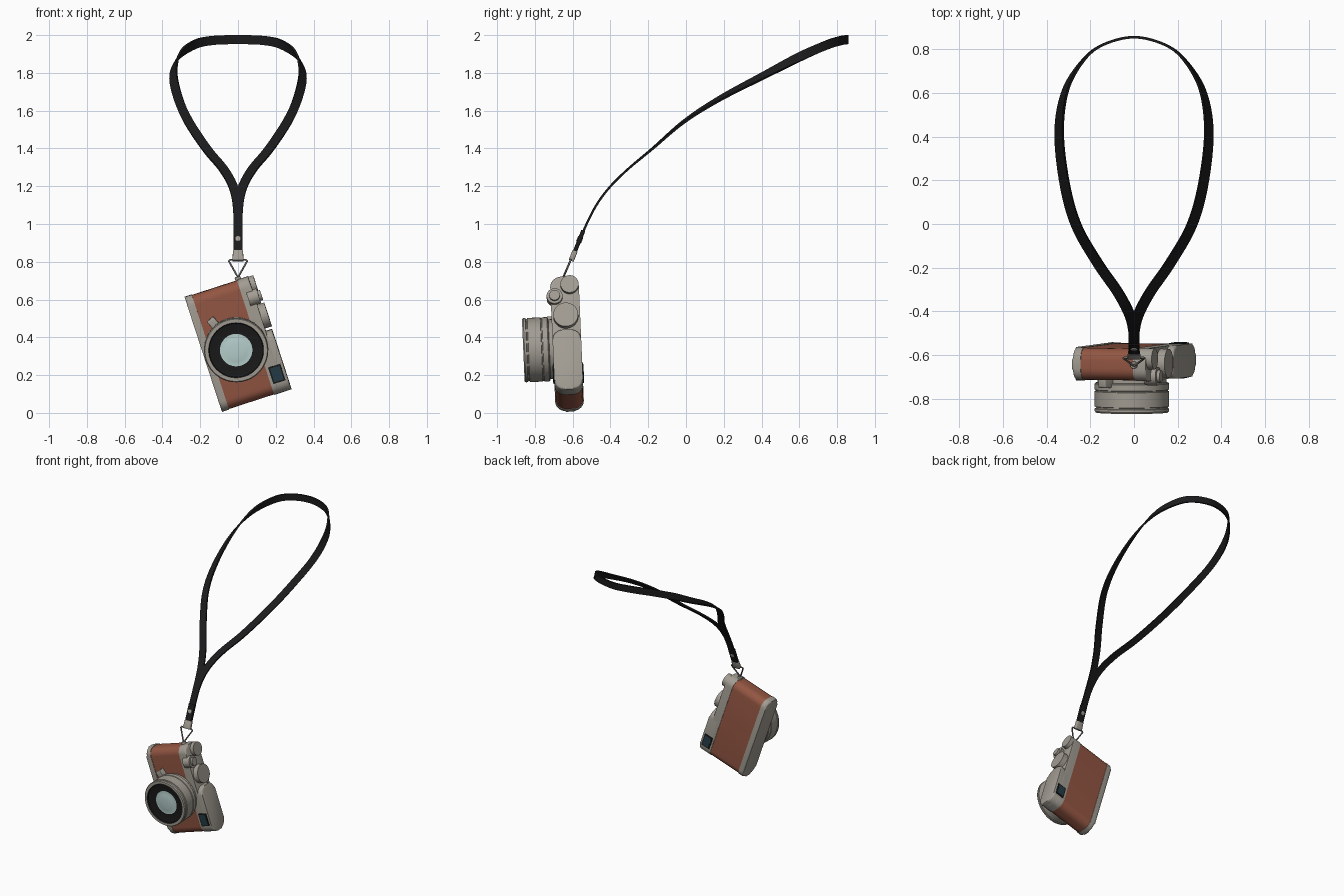
import bpy, bmesh, math
from mathutils import Matrix, Vector

if "Cube" in bpy.data.objects:
    bpy.data.objects.remove(bpy.data.objects["Cube"])

def material(name, col):
    m = bpy.data.materials.new(name)
    m.diffuse_color = (*col, 1)
    m.use_nodes = True
    m.node_tree.nodes["Principled BSDF"].inputs["Base Color"].default_value = m.diffuse_color
    return m

METAL = material("warm grey metal", (0.36, 0.335, 0.29))
LEATHER = material("brown leather", (0.29, 0.092, 0.055))
STRAP = material("black strap", (0.011, 0.011, 0.012))
BLACK = material("lens black", (0.010, 0.010, 0.010))
GLASS = material("pale glass", (0.47, 0.63, 0.61))
TEAL = material("dark window", (0.018, 0.045, 0.06))
STEEL = material("ring steel", (0.17, 0.16, 0.145))

# Camera frame: local x = width, -y = lens side, z = dial side; it hangs by its left end
CAM = (Matrix.Translation((0, -0.63, 0.37)) @ Matrix.Rotation(math.radians(2.5), 4, 'X')
       @ Matrix.Rotation(math.radians(72), 4, 'Y'))

def finish(name, bm, mats, matrix=Matrix()):
    bmesh.ops.recalc_face_normals(bm, faces=bm.faces)
    me = bpy.data.meshes.new(name)
    bm.to_mesh(me)
    bm.free()
    for m in mats:
        me.materials.append(m)
    ob = bpy.data.objects.new(name, me)
    ob.matrix_world = matrix
    bpy.context.collection.objects.link(ob)
    return ob

def rounded(u0, u1, y0, y1, r, n=6):
    pts = []
    for cx, cy, a0 in ((u1 - r, y1 - r, 0), (u0 + r, y1 - r, 90), (u0 + r, y0 + r, 180), (u1 - r, y0 + r, 270)):
        for i in range(n + 1):
            a = math.radians(a0 + 90 * i / n)
            pts.append((cx + r * math.cos(a), cy + r * math.sin(a)))
    return pts

def circle(cx, cy, r, n=40):
    return [(cx + r * math.cos(2 * math.pi * i / n), cy + r * math.sin(2 * math.pi * i / n)) for i in range(n)]

def rect(u0, u1, y0, y1):
    return [(u0, y0), (u1, y0), (u1, y1), (u0, y1)]

def prism(name, pts, w0, w1, mat, bevel_top=0, bevel_bottom=0, matrix=CAM, taper=1):
    """Extrude an outline along local z, with rounded rims."""
    bm = bmesh.new()
    lo = [bm.verts.new((x, y, w0)) for x, y in pts]
    hi = [bm.verts.new((x * taper, y, w1)) for x, y in pts]
    bot, top = bm.faces.new(lo[::-1]), bm.faces.new(hi)
    n = len(pts)
    for i in range(n):
        bm.faces.new((lo[i], lo[(i + 1) % n], hi[(i + 1) % n], hi[i]))
    rims = ((list(bot.edges), bevel_bottom), (list(top.edges), bevel_top))
    for edges, b in rims:
        if b:
            bmesh.ops.bevel(bm, geom=edges, offset=b, segments=3, profile=0.5, affect='EDGES')
    return finish(name, bm, [mat], matrix)

# Body: bottom plate, leather wrap, top plate and raised finder housing
prism("bottom_plate", rounded(-0.32, 0.32, -0.076, 0.076, 0.055), -0.193, -0.153, METAL, 0, 0.014)
prism("leather_wrap", rounded(-0.317, 0.317, -0.073, 0.073, 0.053), -0.16, 0.105, LEATHER)
prism("top_plate", rounded(-0.32, 0.32, -0.076, 0.076, 0.055), 0.098, 0.160, METAL, 0.01)
prism("finder_housing", rounded(-0.015, 0.32, -0.076, 0.076, 0.055), 0.12, 0.194, METAL, 0.012)

# Viewfinder windows, front and back
for s, side in ((-1, "front"), (1, "back")):
    prism(side + "_window_frame", rect(0.17, 0.262, *sorted((s * 0.073, s * 0.080))), 0.112, 0.180, BLACK)
    prism(side + "_window", rect(0.178, 0.254, *sorted((s * 0.074, s * 0.082))), 0.120, 0.172, TEAL)

# Dials and shutter button: u, y, radius, top
for name, u, y, r, top in (("rear_dial", -0.268, 0.027, 0.048, 0.187),
                           ("shutter_collar", -0.206, -0.055, 0.042, 0.183),
                           ("shutter_button", -0.206, -0.055, 0.028, 0.198),
                           ("speed_dial", -0.095, 0.0, 0.066, 0.198)):
    low = 0.125 if name == "shutter_collar" else 0.15
    prism(name, circle(u, y, r), low, top, METAL, 0.006)

# Lens: one lathed shell, coloured ring by ring
LENS = CAM @ Matrix.Translation((0.024, 0, -0.018))
profile = [(0.158, -0.06), (0.158, -0.094), (0.166, -0.096), (0.170, -0.101), (0.170, -0.128), (0.166, -0.130),
           (0.166, -0.134), (0.170, -0.136), (0.170, -0.205), (0.165, -0.207), (0.165, -0.213),
           (0.170, -0.215), (0.170, -0.226), (0.165, -0.233), (0.146, -0.233),
           (0.142, -0.224), (0.086, -0.212), (0.06, -0.217), (0.03, -0.220)]
bm = bmesh.new()
N = 64
rings = [[bm.verts.new((r * math.cos(2 * math.pi * i / N), y, r * math.sin(2 * math.pi * i / N)))
          for i in range(N)] for r, y in profile]
for k in range(len(rings) - 1):
    for i in range(N):
        j = (i + 1) % N
        f = bm.faces.new((rings[k][i], rings[k][j], rings[k + 1][j], rings[k + 1][i]))
        f.material_index = 0 if k < 14 else 1 if k < 16 else 2
bm.faces.new(rings[-1]).material_index = 2
bm.faces.new(rings[0])
finish("lens", bm, [METAL, BLACK, GLASS], LENS)

# Small release lever beside the lens mount
lever = CAM @ Matrix.Translation((-0.138, 0, -0.087)) @ Matrix.Rotation(math.radians(-23), 4, 'Y')
prism("lens_lever", rounded(-0.035, 0.03, -0.115, -0.06, 0.01, 3), -0.022, 0.022, METAL, 0.004, 0.004, lever)

# Strap lug on the hanging end
lug = CAM @ Matrix.Translation((-0.315, 0, 0.105)) @ Matrix.Rotation(math.radians(-90), 4, 'Y')
prism("strap_lug", circle(0, 0, 0.016, 20), 0, 0.02, METAL, 0.004, 0, lug)

# Triangular wire ring
cu = bpy.data.curves.new("triangle_ring", 'CURVE')
cu.dimensions = '3D'
cu.bevel_depth = 0.0055
cu.bevel_resolution = 2
sp = cu.splines.new('POLY')
tri = [(-0.005, -0.646, 0.726), (0.005, -0.646, 0.726), (0.048, -0.613, 0.803), (0.042, -0.611, 0.811),
       (-0.042, -0.611, 0.811), (-0.048, -0.613, 0.803)]
sp.points.add(len(tri) - 1)
for p, c in zip(sp.points, tri):
    p.co = (*c, 1)
sp.use_cyclic_u = True
cu.materials.append(STEEL)
bpy.context.collection.objects.link(bpy.data.objects.new("triangle_ring", cu))

# Clasp, doubled strap end and rivet, all leaning along the strap
END = Matrix.Translation((0, -0.607, 0.808)) @ Matrix.Rotation(math.radians(-22), 4, 'X')
prism("clasp", rounded(-0.030, 0.030, -0.014, 0.014, 0.007, 3), -0.004, 0.055, METAL, 0.004, 0.004, END, 0.88)
prism("strap_fold", rounded(-0.025, 0.025, -0.011, 0.011, 0.004, 2), 0.05, 0.17, STRAP, 0, 0, END)
rivet = END @ Matrix.Translation((0, 0, 0.118)) @ Matrix.Rotation(math.radians(90), 4, 'X')
prism("rivet", circle(0, 0, 0.016, 24), -0.014, 0.015, METAL, 0.004, 0.004, rivet)

# Strap: a ribbon through (x, y, z, twist in degrees), mirrored across x
path = [(0.001, -0.592, 0.85, 0), (0.001, -0.563, 0.918, 0), (0.002, -0.488, 1.077, 0), (0.022, -0.41, 1.188, 0),
        (0.075, -0.31, 1.288, 0), (0.165, -0.18, 1.397, 4), (0.262, -0.01, 1.543, 15),
        (0.316, 0.18, 1.665, 28), (0.342, 0.42, 1.791, 45), (0.313, 0.61, 1.889, 66),
        (0.232, 0.748, 1.949, 82), (0.14, 0.82, 1.971, 89), (0.0, 0.854, 1.976, 90)]
P = [Vector(p) for p in path]
mirror_end = P[-2].copy()
mirror_end.x *= -1
P = [2 * P[0] - P[1]] + P + [mirror_end]
samples = []
for i in range(1, len(P) - 2):
    a, b, c, d = P[i - 1:i + 3]
    for s in range(8):
        t = s / 8
        samples.append(0.5 * (2 * b + (c - a) * t + (2 * a - 5 * b + 4 * c - d) * t * t
                              + (3 * b - a - 3 * c + d) * t ** 3))
samples.append(P[-2])
bm = bmesh.new()
prev = None
for i, q in enumerate(samples):
    if i == len(samples) - 1:
        T = Vector((-1, 0, 0))
    else:
        T = (samples[i + 1] - samples[max(i - 1, 0)]).to_3d().normalized()
    phi = math.radians(q[3])
    W = Vector((math.cos(phi), 0, -math.sin(phi)))
    W = (W - T * W.dot(T)).normalized()
    Nn = T.cross(W)
    c = q.to_3d()
    ring = [bm.verts.new(c + W * 0.024 * a + Nn * 0.006 * b) for a, b in ((-1, -1), (1, -1), (1, 1), (-1, 1))]
    if prev:
        for k in range(4):
            bm.faces.new((prev[k], prev[(k + 1) % 4], ring[(k + 1) % 4], ring[k]))
    else:
        bm.faces.new(ring)
    prev = ring
strap = finish("neck_strap", bm, [STRAP])
mod = strap.modifiers.new("Mirror", 'MIRROR')
mod.use_mirror_merge = False

# Smooth shading with crisp edges
for ob in bpy.context.scene.objects:
    if ob.type == 'MESH':
        ob.select_set(True)
        bpy.context.view_layer.objects.active = ob
bpy.ops.object.shade_smooth_by_angle(angle=math.radians(35))
